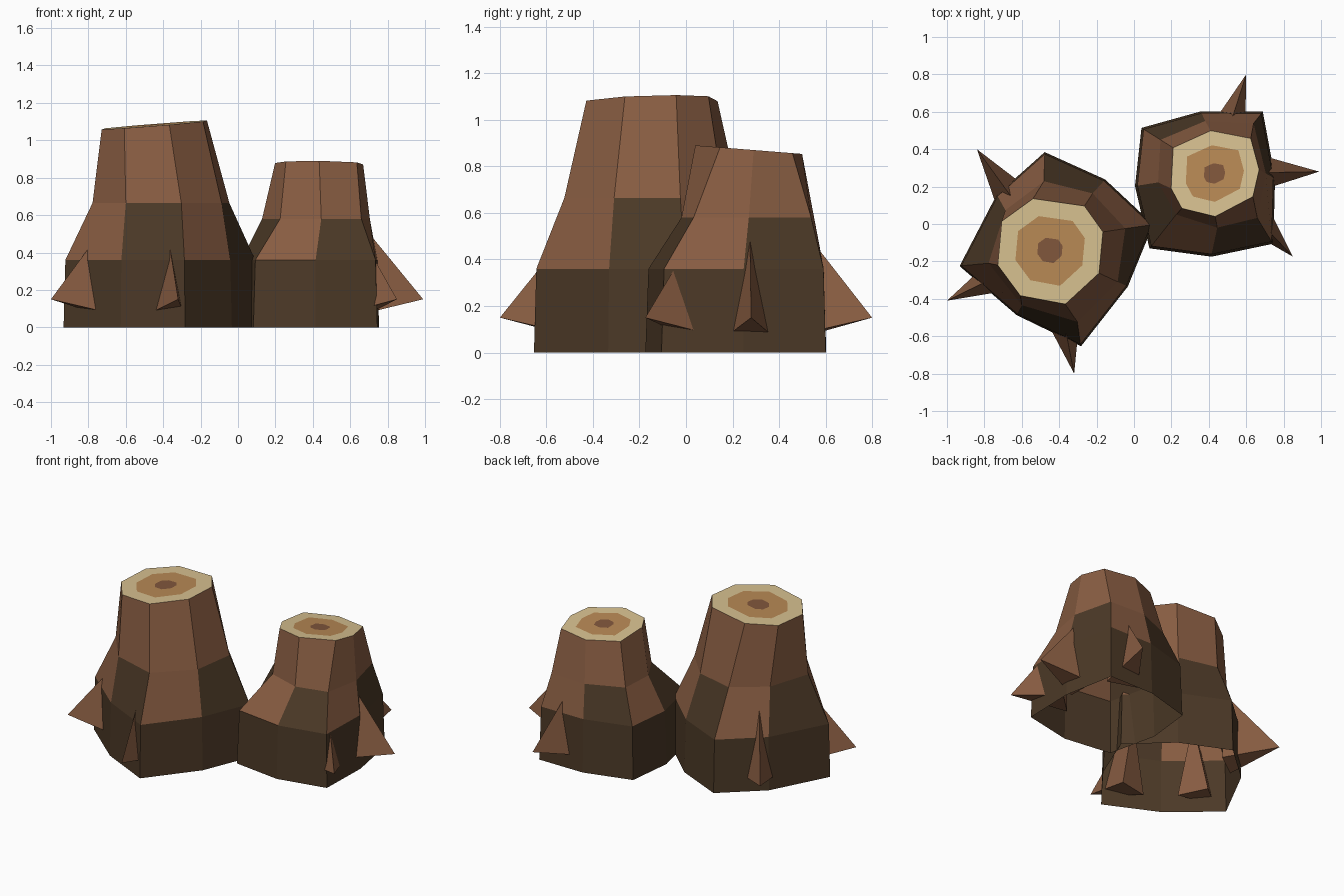
import bpy, bmesh
from math import radians, cos, sin
from mathutils import Vector

cube = bpy.data.objects.get("Cube")
if cube:
    bpy.data.objects.remove(cube, do_unlink=True)


def material(name, color):
    m = bpy.data.materials.new(name)
    m.use_nodes = True
    m.diffuse_color = (*color, 1)
    m.node_tree.nodes["Principled BSDF"].inputs["Base Color"].default_value = (*color, 1)
    return m


light_bark = material("light bark", (0.25, 0.11, 0.055))
dark_bark = material("dark bark", (0.072, 0.041, 0.02))
cream_wood = material("cream sapwood", (0.68, 0.53, 0.28))
tan_wood = material("tan wood", (0.48, 0.25, 0.09))
heart_wood = material("brown heartwood", (0.22, 0.095, 0.045))
LIGHT, DARK, CREAM, TAN, HEART = range(5)
PALETTE = [light_bark, dark_bark, cream_wood, tan_wood, heart_wood]


def finish(bm, name, materials):
    mesh = bpy.data.meshes.new(name)
    bm.to_mesh(mesh)
    bm.free()
    for m in materials:
        mesh.materials.append(m)
    obj = bpy.data.objects.new(name, mesh)
    bpy.context.collection.objects.link(obj)
    return obj


def stump(name, center, base, shoulder, crown, shoulder_z, top_z, slope, pinch, first_dark):
    """Eight-sided open-bottomed trunk; each ring is a list of (angle, radius)."""
    bm = bmesh.new()
    cx, cy = center

    def ring(polar, scale, height):
        verts = []
        for angle, r in polar:
            dx = r * scale * cos(radians(angle))
            dy = r * scale * sin(radians(angle))
            z = height if height < top_z else height + slope[0] * dx + slope[1] * dy
            verts.append(bm.verts.new((cx + dx, cy + dy, z)))
        return verts

    def band(lower, upper, color):
        n = len(lower)
        for i in range(n):
            j = (i + 1) % n
            face = bm.faces.new((lower[i], lower[j], upper[j], upper[i]))
            face.material_index = color(i)

    # Bark: dark foot, checkered shoulder, light neck
    foot = ring(base, 1, 0)
    knee = ring(base, pinch, 0.36)
    waist = ring(shoulder, 1, shoulder_z)
    rim = ring(crown, 1, top_z)
    band(foot, knee, lambda i: DARK)
    band(knee, waist, lambda i: DARK if i % 2 == first_dark else LIGHT)
    band(waist, rim, lambda i: LIGHT)
    # Cut top: cream, tan and heart rings
    middle = ring(crown, 0.66, top_z)
    core = ring(crown, 0.24, top_z)
    band(rim, middle, lambda i: CREAM)
    band(middle, core, lambda i: TAN)
    bm.faces.new(core).material_index = HEART
    return finish(bm, name, PALETTE)


def thorn(name, center, tip):
    """Three-sided root spike pointing out of the trunk."""
    bm = bmesh.new()
    end = Vector((*tip, 0.15))
    out = (end - Vector((*center, end.z))).normalized()
    side = Vector((-out.y, out.x, 0))
    up = Vector((0, 0, 1))
    depth = 0.34
    root = end - out * depth
    apex = bm.verts.new(end)
    top = bm.verts.new(root + up * depth * 1.22)
    left = bm.verts.new(root + side * depth * 0.3 - up * depth * 0.24)
    right = bm.verts.new(root - side * depth * 0.3 - up * depth * 0.24)
    for face in ((apex, top, left), (apex, right, top), (apex, left, right), (top, right, left)):
        bm.faces.new(face)
    bmesh.ops.recalc_face_normals(bm, faces=bm.faces)
    return finish(bm, name, [light_bark])


# Tall stump
tall = (-0.45, -0.14)
stump("tall_stump", tall,
      [(190, .49), (243, .39), (288, .54), (335, .46), (14, .57), (52, .48), (93, .525), (134, .41)],
      [(192, .335), (243, .33), (291, .41), (335, .4), (16, .42), (53, .38), (95, .37), (138, .32)],
      [(196, .29), (237, .29), (286, .3), (335, .29), (19, .3), (52, .3), (108, .29), (149, .3)],
      0.665, 1.082, (0.08, 0.02), 0.98, 1)

# Short stump
short = (0.43, 0.27)
stump("short_stump", short,
      [(148, .46), (189, .43), (229, .53), (268, .445), (310, .49), (356, .325), (52, .42), (102, .34)],
      [(148, .34), (189, .305), (227, .3), (273, .29), (314, .33), (0, .275), (52, .34), (100, .285)],
      [(148, .26), (199, .245), (227, .255), (271, .23), (329, .24), (5, .24), (44, .27), (95, .23)],
      0.58, 0.872, (0.0, -0.08), 0.97, 1)

# Root thorns
for label, center, tips in (
        ("tall", tall, ((-1.0, -0.41), (-0.32, -0.8), (-0.84, 0.4))),
        ("short", short, ((0.85, -0.175), (0.99, 0.28), (0.6, 0.8)))):
    for n, tip in enumerate(tips):
        thorn(f"{label}_stump_thorn_{n + 1}", center, tip)
